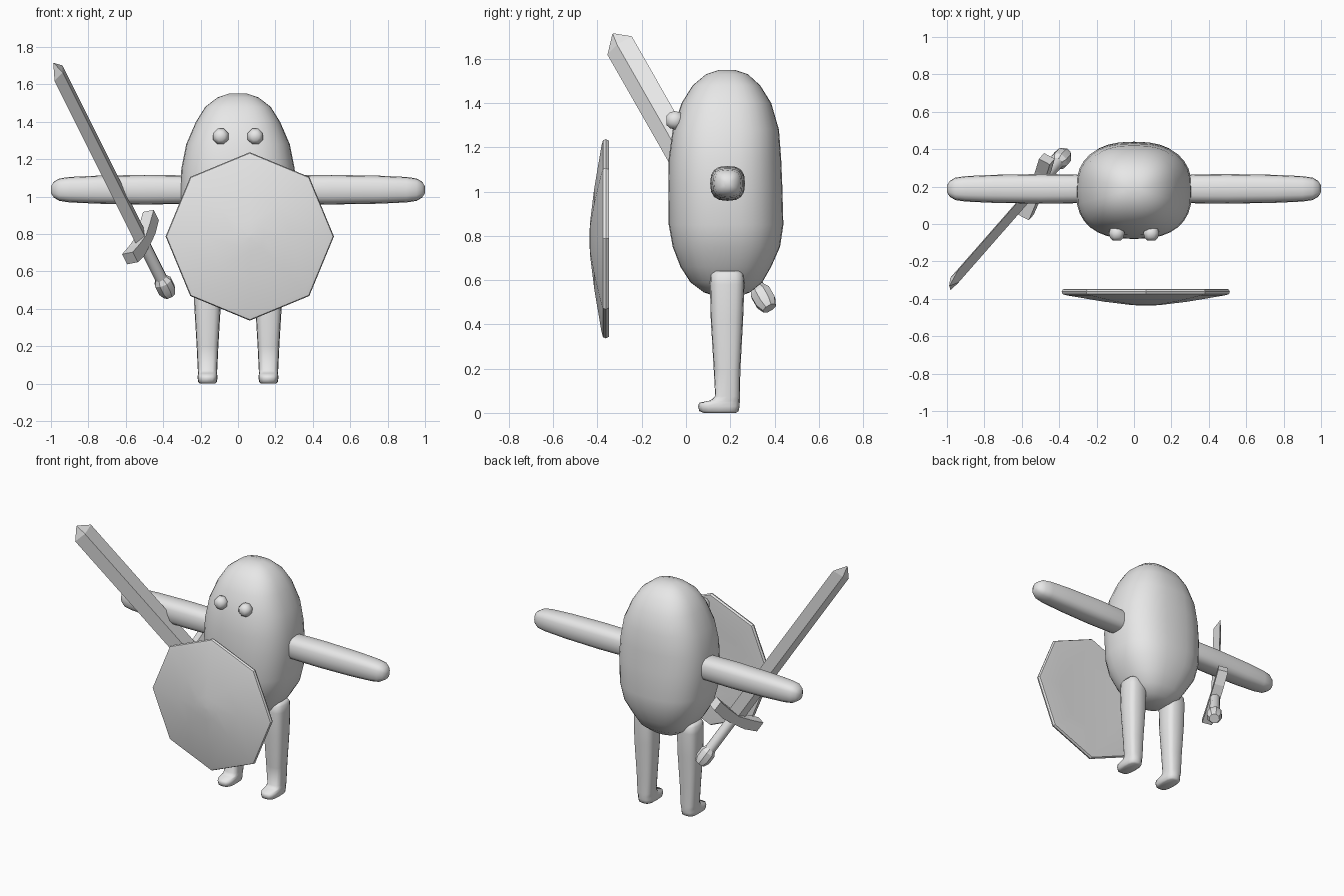
import bpy, math
from mathutils import Vector, Matrix

if "Cube" in bpy.data.objects:
    bpy.data.objects.remove(bpy.data.objects["Cube"])

grey = bpy.data.materials.new("plain grey")
grey.diffuse_color = (0.8, 0.8, 0.8, 1)
grey.use_nodes = True
grey.node_tree.nodes["Principled BSDF"].inputs["Base Color"].default_value = grey.diffuse_color


def finish(name, verts, faces, angle=None):
    me = bpy.data.meshes.new(name)
    me.from_pydata(verts, [], faces)
    me.materials.append(grey)
    ob = bpy.data.objects.new(name, me)
    bpy.context.collection.objects.link(ob)
    if angle is not None:
        bpy.ops.object.select_all(action='DESELECT')
        ob.select_set(True)
        bpy.context.view_layer.objects.active = ob
        bpy.ops.object.shade_smooth_by_angle(angle=math.radians(angle))
    return ob


def loft(name, rings, angle=None):
    """Skin equal-length rings of points and cap both ends."""
    n = len(rings[0])
    verts = [tuple(p) for r in rings for p in r]
    faces = []
    for k in range(len(rings) - 1):
        for i in range(n):
            j = (i + 1) % n
            faces.append((k*n + i, k*n + j, (k+1)*n + j, (k+1)*n + i))
    faces += [tuple(reversed(range(n))), tuple(range(len(verts) - n, len(verts)))]
    return finish(name, verts, faces, angle)


def oval(rx, ry, n, power=2.0, turn=0.0):
    """Superellipse outline; power above 2 squares it off."""
    pts = []
    for i in range(n):
        a = math.tau * i / n + turn
        c, s = math.cos(a), math.sin(a)
        pts.append((rx * math.copysign(abs(c) ** (2 / power), c),
                    ry * math.copysign(abs(s) ** (2 / power), s)))
    return pts


def upright(z, cx, hx, y0, y1, n, power):
    cy, hy = (y0 + y1) / 2, (y1 - y0) / 2
    return [(cx + u, cy + v, z) for u, v in oval(hx, hy, n, power)]


# Body: rounded capsule, (z, half width, front, back)
body = [(.525, .05, .14, .24), (.545, .11, .08, .29), (.59, .175, .02, .345),
        (.66, .22, -.025, .385), (.75, .275, -.06, .425), (.85, .30, -.078, .44),
        (1.03, .31, -.08, .435), (1.15, .303, -.078, .43), (1.28, .277, -.06, .42),
        (1.40, .225, -.02, .385), (1.48, .175, .03, .335), (1.53, .11, .09, .28),
        (1.55, .05, .15, .22)]
loft("body", [upright(z, 0, h, a, b, 32, 2.5) for z, h, a, b in body], 60)

# Leg with a small forward foot, same columns
leg = [(0, .04, .08, .225), (.008, .05, .06, .238), (.03, .053, .054, .242),
       (.046, .052, .06, .243), (.056, .051, .11, .243), (.075, .052, .132, .243),
       (.20, .058, .125, .246), (.42, .071, .112, .258), (.58, .073, .108, .264),
       (.625, .07, .111, .261), (.642, .055, .125, .247)]

# Arm: (distance from centre, radius)
arm = [(.25, .07), (.32, .077), (.50, .079), (.75, .075), (.90, .068),
       (.955, .06), (.985, .042), (1.0, .018)]

for side, s in (("left", 1), ("right", -1)):
    loft(side + "_leg", [upright(z, s * .163, h, a, b, 16, 3) for z, h, a, b in leg], 60)
    rings = [[(s * x, .188 + s * u, 1.037 + v) for u, v in oval(r, r, 16, 2.7)]
             for x, r in arm]
    loft(side + "_arm", rings, 60)
    # Eye: coarse ball facing forward
    rings = []
    for k in range(1, 6):
        a = math.pi * k / 6
        r = .045 * math.sin(a)
        rings.append([(s * .092 + u, -.05 + .045 * math.cos(a), 1.322 + v)
                      for u, v in oval(r, r, 8, turn=math.pi / 8)])
    loft(side + "_eye", rings, 50)

# Shield: eight-sided shallow dome with a slim rim, (radius, y)
shield = [(.02, -.355), (.25, -.354), (.425, -.348), (.443, -.349), (.45, -.362),
          (.445, -.375), (.42, -.382), (.225, -.415), (.08, -.433), (.012, -.437)]
loft("shield", [[(.063 + u, y, .787 + v) for u, v in oval(r, r, 8, turn=math.pi / 8 * 0)]
                for r, y in shield], 35)

# Sword frame: local x across the blade, y through it, z towards the tip
d = Vector((-.5, -.57, 1)).normalized()
w = Vector((-.0426, -.1135, -.087))
w = (w - w.dot(d) * d).normalized()
t = d.cross(w)
base = Vector((-.96, -.30, 1.66))


def sword_ring(s, outline):
    return [base + d * s + w * u + t * v for u, v in outline]


# Blade: diamond section with a short point
blade = [(-1.1, .072, .026), (0, .072, .026), (.066, .004, .002)]
loft("sword_blade", [sword_ring(s, oval(a, b, 4)) for s, a, b in blade])

# Guard: bar with ends swept slightly towards the tip, (offset, lift, half height)
guard = [(-.195, .025, .034), (-.10, .004, .036), (0, -.004, .03),
         (.10, .004, .036), (.195, .025, .034)]
rings = []
for u, lift, h in guard:
    c = base + d * (lift - 1.125) + w * u
    rings.append([c + d * (h * a) + t * (.033 * b)
                  for a, b in ((-1, -1), (1, -1), (1, 1), (-1, 1))])
loft("sword_guard", rings)

# Grip and pommel
loft("sword_grip", [sword_ring(s, oval(r, r, 8))
                    for s, r in ((-1.40, .034), (-1.13, .034))], 50)
loft("sword_pommel", [sword_ring(s, oval(r, r, 8))
                      for s, r in ((-1.49, .034), (-1.455, .05), (-1.40, .05), (-1.375, .034))], 30)

# Make every skin face outwards
import bmesh
for ob in bpy.data.objects:
    bm = bmesh.new()
    bm.from_mesh(ob.data)
    bmesh.ops.recalc_face_normals(bm, faces=bm.faces)
    bm.to_mesh(ob.data)
    bm.free()
